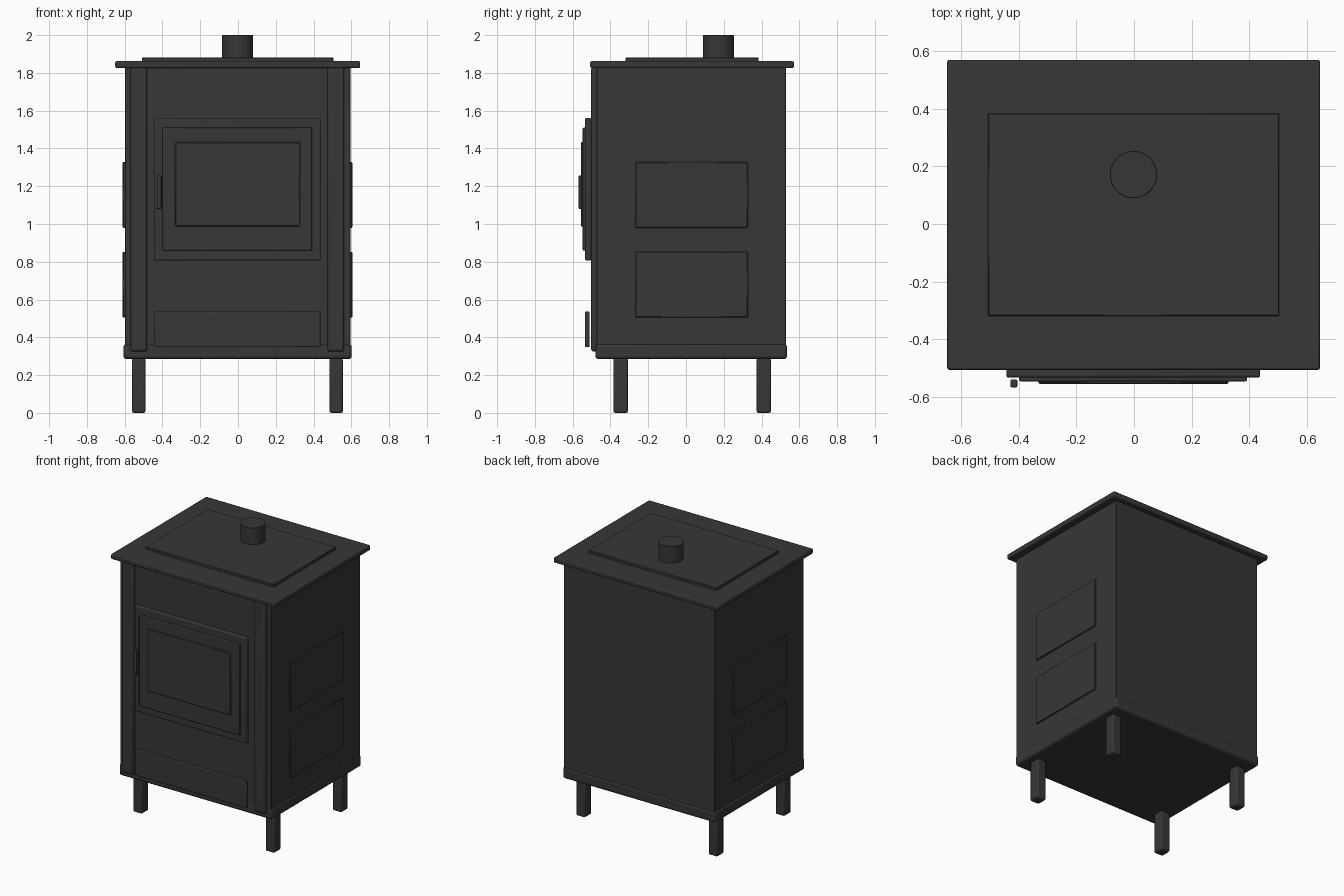
import bpy

if "Cube" in bpy.data.objects:
    bpy.data.objects.remove(bpy.data.objects["Cube"])

iron = bpy.data.materials.new("dark cast iron")
iron.diffuse_color = (0.038, 0.038, 0.038, 1)
iron.use_nodes = True
iron.node_tree.nodes["Principled BSDF"].inputs["Base Color"].default_value = iron.diffuse_color


def finish(ob, name, bevel, segments):
    """Name, paint, round the edges and smooth the shading."""
    ob.name = name
    ob.data.materials.append(iron)
    if bevel:
        mod = ob.modifiers.new("rounded edges", 'BEVEL')
        mod.width = bevel
        mod.segments = segments
        mod.limit_method = 'ANGLE'
    bpy.ops.object.shade_smooth_by_angle()
    return ob


def box(name, x, y, z, bevel=0.005, segments=2):
    """Box spanning the given (min, max) ranges."""
    bpy.ops.mesh.primitive_cube_add(size=1)
    ob = bpy.context.object
    spans = (x, y, z)
    ob.location = [(a + b) / 2 for a, b in spans]
    ob.scale = [b - a for a, b in spans]
    bpy.ops.object.transform_apply(location=True, rotation=False, scale=True)
    return finish(ob, name, bevel, segments)


# Firebox body and base plinth
box("body", (-0.598, 0.596), (-0.475, 0.53), (0.32, 1.84), 0.003, 1)
box("base_plinth", (-0.606, 0.602), (-0.479, 0.535), (0.285, 0.365), 0.016, 3)

# Overhanging top, raised hot plate and flue collar
box("top_slab", (-0.65, 0.647), (-0.507, 0.571), (1.826, 1.862), 0.007, 2)
box("hot_plate", (-0.508, 0.505), (-0.32, 0.385), (1.85, 1.881), 0.003, 1)
bpy.ops.mesh.primitive_cylinder_add(vertices=48, radius=0.082, depth=0.14,
                                    location=(-0.002, 0.172, 1.93))
finish(bpy.context.object, "flue_collar", 0.002, 1)

# Front corner columns, side panels and legs, on both sides
for side, s in (("left", -1), ("right", 1)):
    def span(a, b):
        return tuple(sorted((s * a - 0.003, s * b - 0.003)))

    box(side + "_column", span(0.478, 0.565), (-0.502, -0.46), (0.325, 1.83), 0.012, 3)
    for level, z in (("lower", (0.505, 0.853)), ("upper", (0.98, 1.328))):
        box(f"{side}_{level}_panel", span(0.58, 0.608), (-0.268, 0.328), z, 0.004, 1)
    for place, y in (("front", (-0.385, -0.307)), ("back", (0.373, 0.45))):
        box(f"{place}_{side}_leg", span(0.487, 0.558), y, (0.0, 0.29), 0.01, 2)

# Door stepped forward in three layers
box("door", (-0.443, 0.438), (-0.534, -0.502), (0.807, 1.562), 0.008, 3)
box("door_frame", (-0.40, 0.393), (-0.547, -0.52), (0.86, 1.51), 0.005, 2)
box("door_window", (-0.333, 0.329), (-0.556, -0.535), (0.988, 1.433), 0.004, 1)
box("door_handle", (-0.43, -0.406), (-0.568, -0.541), (1.08, 1.257), 0.004, 2)

# Ash drawer front
box("ash_drawer", (-0.443, 0.438), (-0.534, -0.511), (0.348, 0.537), 0.005, 2)
